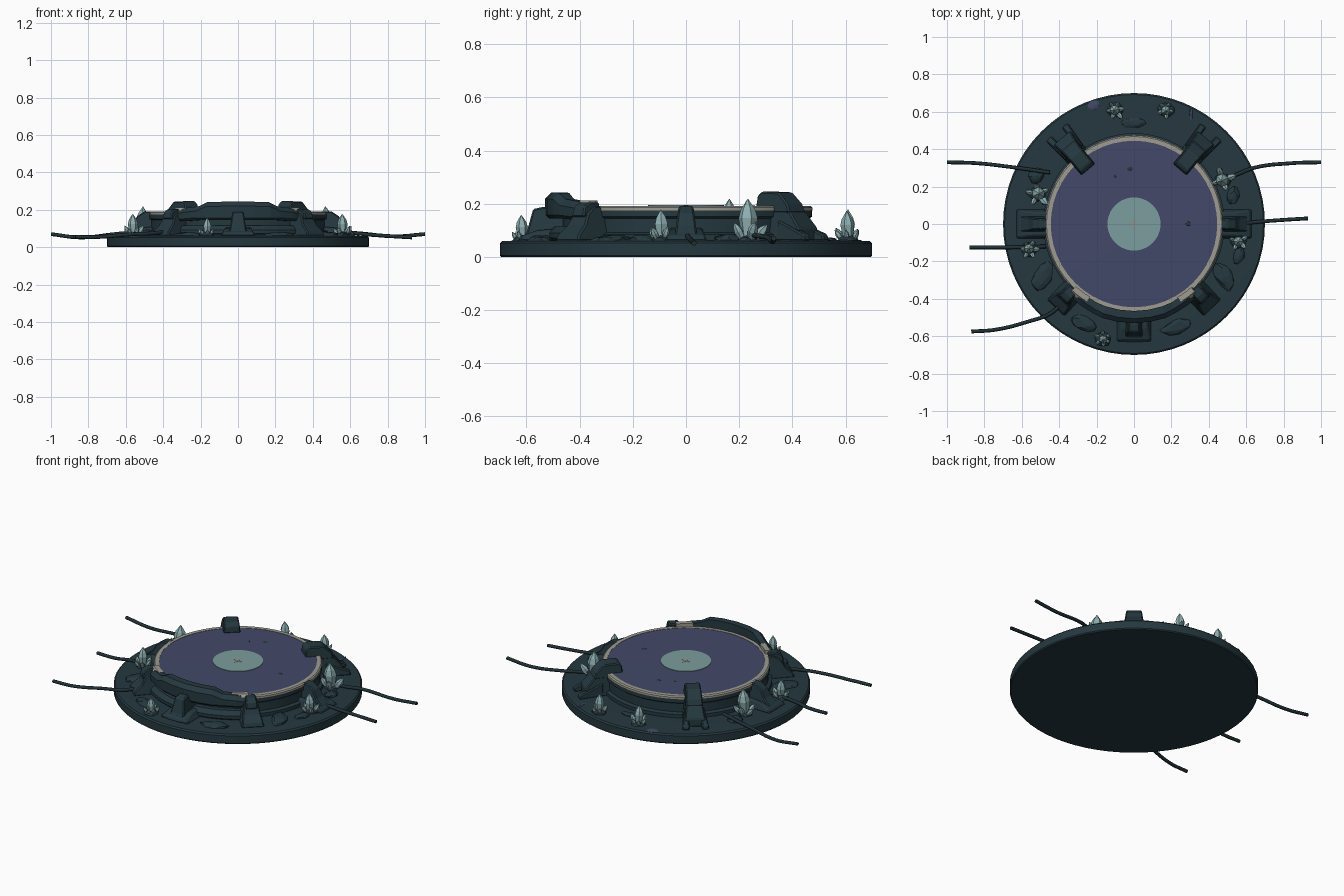
import bpy, bmesh, math, random
from mathutils import Vector, Matrix

if "Cube" in bpy.data.objects:
    bpy.data.objects.remove(bpy.data.objects["Cube"])
random.seed(4)

def mat(name, c):
    m = bpy.data.materials.new(name)
    m.diffuse_color = (*c, 1)
    m.use_nodes = True
    m.node_tree.nodes["Principled BSDF"].inputs["Base Color"].default_value = m.diffuse_color
    return m

STONE = mat("dark teal stone", (0.018, 0.040, 0.050))
CABLE = mat("cable black teal", (0.014, 0.030, 0.037))
PURPLE = mat("dusk purple", (0.056, 0.066, 0.140))
TEAL = mat("pale teal", (0.20, 0.34, 0.34))
BEIGE = mat("worn beige", (0.34, 0.33, 0.28))
CRYSTAL = mat("crystal teal", (0.27, 0.43, 0.44))
PINK = mat("dusty rose", (0.35, 0.25, 0.22))

def finish(name, bm, material, bevel=0, smooth=False):
    bmesh.ops.recalc_face_normals(bm, faces=bm.faces[:])
    me = bpy.data.meshes.new(name)
    bm.to_mesh(me)
    bm.free()
    ob = bpy.data.objects.new(name, me)
    bpy.context.collection.objects.link(ob)
    me.materials.append(material)
    if bevel:
        b = ob.modifiers.new("bevel", 'BEVEL')
        b.width = bevel
        b.segments = 1
    if smooth:
        bpy.context.view_layer.objects.active = ob
        ob.select_set(True)
        bpy.ops.object.shade_smooth_by_angle(angle=math.radians(35))
        ob.select_set(False)
    return ob

def loft(bm, rings, caps=True):
    vs = [[bm.verts.new(p) for p in r] for r in rings]
    n = len(vs[0])
    for a, b in zip(vs, vs[1:]):
        for i in range(n):
            j = (i + 1) % n
            bm.faces.new((a[i], a[j], b[j], b[i]))
    if caps:
        bm.faces.new(vs[0])
        bm.faces.new(vs[-1])

def circle(r, z, n, m=Matrix()):
    return [m @ Vector((r * math.cos(math.tau * i / n), r * math.sin(math.tau * i / n), z)) for i in range(n)]

def lathe(name, profile, material, n=64, ring=False):
    bm = bmesh.new()
    loft(bm, [circle(r, z, n) for r, z in profile], caps=not ring)
    return finish(name, bm, material, smooth=True)

# Base and raised platform
lathe("base_disc", [(0.695, 0), (0.70, 0.006), (0.70, 0.052), (0.692, 0.06), (0.55, 0.064)], STONE)
lathe("platform_wall", [(0.485, 0.055), (0.485, 0.085), (0.465, 0.092), (0.465, 0.145),
                        (0.474, 0.152), (0.474, 0.178)], STONE)
lathe("platform_rim", [(0.445, 0.175), (0.475, 0.175), (0.475, 0.186), (0.468, 0.192),
                       (0.445, 0.192), (0.445, 0.175)], BEIGE, 48, True)
lathe("platform_floor", [(0.447, 0.17), (0.447, 0.190), (0.14, 0.192)], PURPLE)
lathe("centre_disc", [(0.142, 0.188), (0.142, 0.195)], TEAL, 48)
for i, (sx, sy) in enumerate([(0.03, 0.004), (0.004, 0.03)]):
    bm = bmesh.new()
    bmesh.ops.create_cube(bm, size=1, matrix=Matrix.Translation((0, 0, 0.195)) @ Matrix.Diagonal((2 * sx, sy * 2, 0.002, 1)))
    finish(f"centre_mark_{i}", bm, PINK)

# Radial buttresses: r-z profile extruded sideways, narrower towards the top
def buttress(name, deg, profile, w0, w1):
    bm = bmesh.new()
    rot = Matrix.Rotation(math.radians(deg), 4, 'Z')
    zs = [z for _, z in profile]
    lo, hi = min(zs), max(zs)
    def side(s):
        return [rot @ Vector((r, s * (w0 + (w1 - w0) * (z - lo) / (hi - lo)) / 2, z)) for r, z in profile]
    loft(bm, [side(-1), side(1)])
    return finish(name, bm, STONE, 0.006)

CLAMP = [(0.45, 0.06), (0.60, 0.06), (0.60, 0.11), (0.55, 0.17), (0.48, 0.185), (0.45, 0.185)]
HEAD = [(0.38, 0.188), (0.46, 0.165), (0.55, 0.165), (0.535, 0.20), (0.49, 0.243), (0.405, 0.246), (0.385, 0.23)]
SIDE = [(0.45, 0.06), (0.615, 0.06), (0.605, 0.085), (0.565, 0.12), (0.54, 0.165), (0.50, 0.192), (0.45, 0.192)]
FRONT = [(0.45, 0.06), (0.635, 0.06), (0.60, 0.09), (0.575, 0.18), (0.54, 0.188), (0.45, 0.188)]
FOOT = [(0.45, 0.06), (0.63, 0.06), (0.62, 0.08), (0.56, 0.10), (0.45, 0.11)]
for s, deg in (("right", 50), ("left", 130)):
    buttress("back_clamp_body_" + s, deg, CLAMP, 0.13, 0.09)
    buttress("back_clamp_head_" + s, deg, HEAD, 0.10, 0.085)
    for k in (-5, 5):
        buttress(f"back_clamp_prong_{s}_{k}", deg + k, [(0.5, 0.06), (0.645, 0.06), (0.64, 0.085), (0.5, 0.14)], 0.04, 0.03)
for s, deg in (("right", 0), ("left", 180)):
    buttress("side_buttress_" + s, deg, SIDE, 0.09, 0.055)
    buttress("side_foot_" + s, deg, FOOT, 0.16, 0.12)
for s, deg in (("right", -47), ("left", -133)):
    buttress("front_corner_buttress_" + s, deg, SIDE, 0.13, 0.07)
    buttress("front_corner_cap_" + s, deg, [(0.47, 0.15), (0.56, 0.15), (0.55, 0.19), (0.52, 0.205), (0.47, 0.205)], 0.07, 0.06)
buttress("front_buttress", -90, FRONT, 0.10, 0.06)
buttress("front_foot", -90, FOOT, 0.19, 0.13)

# Front guard: curved beam that steps down towards both ends
def arc_beam(name, stations, material, bevel=0.005):
    bm = bmesh.new()
    rings = []
    for deg, r0, r1, z0, z1 in stations:
        a = math.radians(deg - 90)
        d = Vector((math.cos(a), math.sin(a), 0))
        c = min(0.012, (z1 - z0) / 3)
        rings.append([d * r + Vector((0, 0, z)) for r, z in
                      [(r0, z0), (r1 - c, z0), (r1, z0 + c), (r1, z1 - 2 * c), (r1 - 2 * c, z1), (r0, z1)]])
    loft(bm, rings)
    return finish(name, bm, material, bevel)

half = [(0, 0.465, 0.53, 0.145, 0.243), (10, 0.465, 0.53, 0.145, 0.243), (19, 0.465, 0.53, 0.145, 0.241),
        (25, 0.465, 0.525, 0.145, 0.218), (34, 0.462, 0.52, 0.14, 0.21), (43, 0.46, 0.515, 0.14, 0.196)]
arc_beam("front_guard", [(-d, *q) for d, *q in half[:0:-1]] + half, STONE, 0)
arc_beam("front_guard_lower", [(d, 0.46, 0.52, 0.06, 0.115) for d in range(-40, 41, 8)], STONE, 0)
for s, c in (("right", 36), ("left", -37)):
    arc_beam("worn_plate_" + s, [(c + k, 0.455, 0.50, 0.19, 0.2125) for k in (-6, -2, 2, 6)], BEIGE, 0)

# Low rubble on the base
def rock(name, x, y, z, sx, sy, sz, turn=0, material=STONE):
    bm = bmesh.new()
    bmesh.ops.create_icosphere(bm, subdivisions=2, radius=1)
    for v in bm.verts:
        v.co *= random.uniform(0.85, 1.1)
    bm.transform(Matrix.Translation((x, y, z)) @ Matrix.Rotation(math.radians(turn), 4, 'Z') @ Matrix.Diagonal((sx, sy, sz, 1)))
    finish(name, bm, material)

for i, (x, y, sx, sy, sz, t) in enumerate([
        (-0.49, -0.28, 0.085, 0.05, 0.022, 60), (0.48, -0.28, 0.085, 0.05, 0.022, -60), (0.23, -0.55, 0.09, 0.04, 0.022, 20),
        (-0.27, -0.53, 0.07, 0.04, 0.02, -25), (0.53, 0.15, 0.05, 0.035, 0.025, 80), (-0.52, 0.26, 0.05, 0.04, 0.025, 40),
        (0.0, 0.54, 0.07, 0.03, 0.012, 0), (0.56, -0.17, 0.05, 0.03, 0.02, 70)]):
    rock(f"rubble_{i}", x, y, 0.062, sx, sy, sz, t)
rock("purple_stain_left", -0.215, 0.635, 0.0615, 0.032, 0.024, 0.004, 20, PURPLE)
rock("purple_stain_right", 0.305, 0.59, 0.0615, 0.008, 0.035, 0.004, 0, PURPLE)
for i, (x, y, r) in enumerate([(-0.02, 0.295, 0.014), (-0.1, 0.255, 0.008), (0.29, 0.0, 0.014)]):
    rock(f"floor_chip_{i}", x, y, 0.190, r, r, 0.004)

# Crystal clusters: six-sided spindles around one tall spindle
def cluster(name, x, y, h, n):
    bm = bmesh.new()
    start = random.uniform(0, 6)
    for i in range(n + 1):
        k = h if i == 0 else h * random.uniform(0.4, 0.6)
        w = 0.23 * k if i == 0 else 0.21 * k
        a = start + math.tau * i / n
        tilt = 0.05 if i == 0 else random.uniform(0.45, 0.75)
        off = 0 if i == 0 else 0.018
        m = (Matrix.Translation((x + off * math.cos(a), y + off * math.sin(a), 0.058))
             @ Matrix.Rotation(a, 4, 'Z') @ Matrix.Rotation(tilt, 4, 'Y'))
        loft(bm, [circle(w * f, k * t, 6, m) for f, t in ((0.6, 0), (1, 0.55), (0.75, 0.75), (0.04, 1))])
    finish(name, bm, CRYSTAL)
    rock(name + "_root", x, y, 0.062, 0.045, 0.04, 0.022)

for i, (x, y, h, n) in enumerate([(-0.10, 0.61, 0.12, 6), (0.17, 0.61, 0.115, 5), (-0.515, 0.16, 0.16, 5), (0.475, 0.235, 0.16, 4),
                                  (-0.56, -0.135, 0.12, 6), (0.56, -0.09, 0.12, 5), (-0.165, -0.615, 0.10, 6)]):
    cluster(f"crystal_cluster_{i}", x, y, h, n)

# Trailing cables
def cable(name, pts):
    cu = bpy.data.curves.new(name, 'CURVE')
    cu.dimensions = '3D'
    cu.bevel_depth = 0.010
    cu.bevel_resolution = 2
    cu.resolution_u = 6
    cu.use_fill_caps = True
    sp = cu.splines.new('BEZIER')
    sp.bezier_points.add(len(pts) - 1)
    for b, p in zip(sp.bezier_points, pts):
        b.co = p
        b.handle_left_type = b.handle_right_type = 'AUTO'
    ob = bpy.data.objects.new(name, cu)
    bpy.context.collection.objects.link(ob)
    cu.materials.append(CABLE)

cable("cable_left_back", [(-1.0, 0.33, 0.07), (-0.84, 0.325, 0.052), (-0.66, 0.305, 0.07), (-0.45, 0.275, 0.09)])
cable("cable_right_back", [(1.0, 0.33, 0.07), (0.84, 0.325, 0.058), (0.64, 0.30, 0.075), (0.55, 0.265, 0.08), (0.45, 0.235, 0.09)])
cable("cable_right", [(0.93, 0.03, 0.052), (0.80, 0.022, 0.06), (0.67, 0.012, 0.07), (0.56, 0.0, 0.085)])
cable("cable_left", [(-0.88, -0.125, 0.055), (-0.76, -0.125, 0.055), (-0.66, -0.125, 0.07), (-0.47, -0.12, 0.085)])
cable("cable_left_front", [(-0.87, -0.575, 0.055), (-0.74, -0.565, 0.055), (-0.56, -0.52, 0.07), (-0.45, -0.48, 0.075), (-0.36, -0.40, 0.09)])
